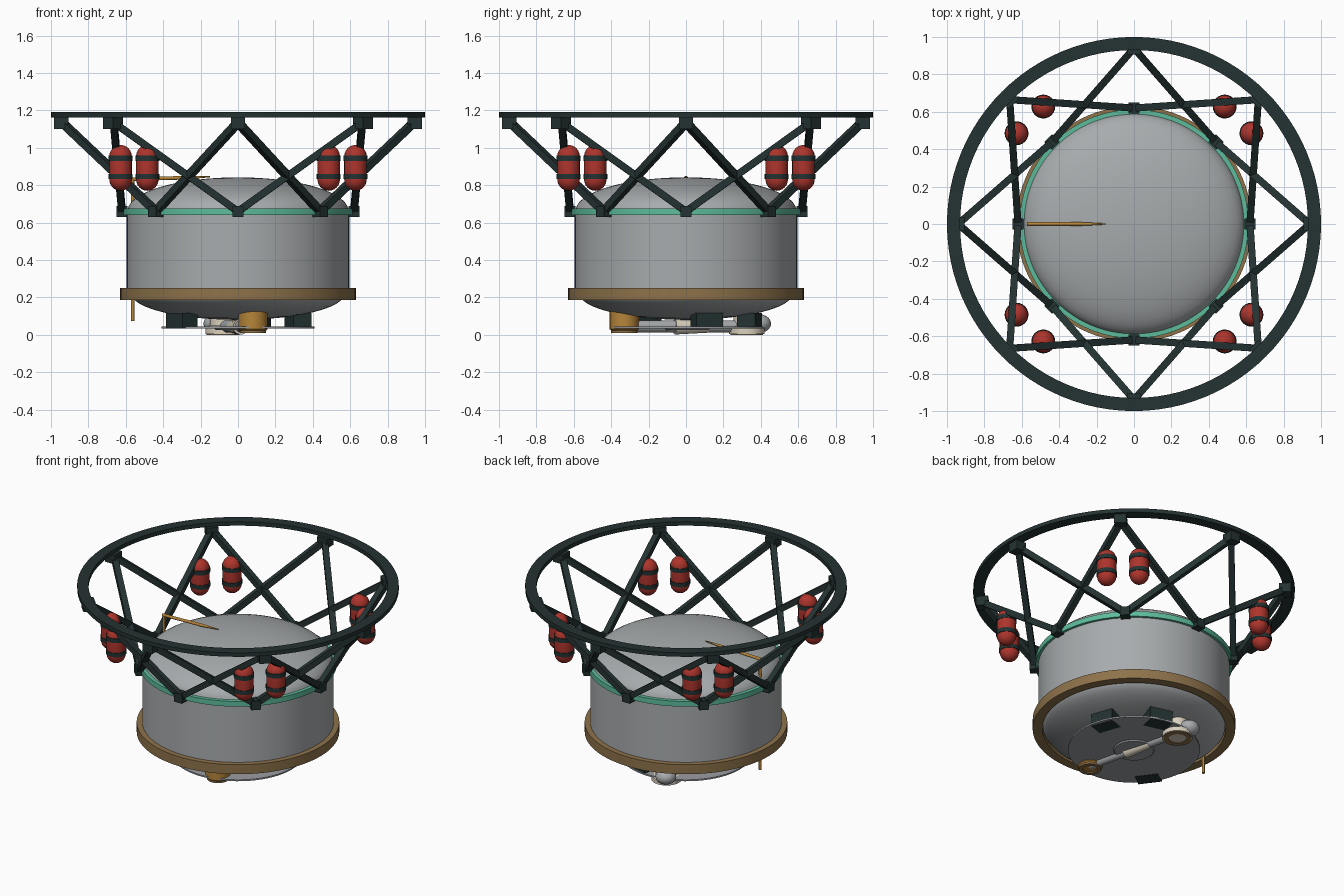
import bpy, bmesh, math
from mathutils import Vector, Matrix

if "Cube" in bpy.data.objects:
    bpy.data.objects.remove(bpy.data.objects["Cube"])


def mat(name, rgb):
    m = bpy.data.materials.new(name)
    m.diffuse_color = (*rgb, 1)
    m.use_nodes = True
    m.node_tree.nodes["Principled BSDF"].inputs["Base Color"].default_value = m.diffuse_color
    return m


DARK = mat("dark_truss", (0.018, 0.032, 0.032))
GREY = mat("tank_grey", (0.39, 0.41, 0.42))
RED = mat("bottle_red", (0.42, 0.035, 0.025))
GREEN = mat("seal_green", (0.11, 0.50, 0.33))
BROWN = mat("band_brown", (0.27, 0.17, 0.07))
GOLD = mat("gold", (0.46, 0.23, 0.04))
CREAM = mat("cream", (0.70, 0.64, 0.52))
PLATE = mat("plate_grey", (0.33, 0.34, 0.36))


def finish(name, bm, material, smooth=True):
    bmesh.ops.recalc_face_normals(bm, faces=bm.faces)
    me = bpy.data.meshes.new(name)
    bm.to_mesh(me)
    bm.free()
    ob = bpy.data.objects.new(name, me)
    bpy.context.collection.objects.link(ob)
    me.materials.append(material)
    if smooth:
        bpy.ops.object.select_all(action='DESELECT')
        ob.select_set(True)
        bpy.context.view_layer.objects.active = ob
        bpy.ops.object.shade_smooth_by_angle(angle=math.radians(35))
    return ob


def lathe(name, profile, material, loc=(0, 0, 0), n=64, closed=False):
    """Spin an (r, z) profile around z."""
    bm = bmesh.new()
    vs = [bm.verts.new((r, 0, z)) for r, z in profile]
    es = [bm.edges.new(p) for p in zip(vs, vs[1:])]
    if closed:
        es.append(bm.edges.new((vs[-1], vs[0])))
    bmesh.ops.spin(bm, geom=vs + es, cent=(0, 0, 0), axis=(0, 0, 1),
                   angle=2 * math.pi, steps=n)
    bmesh.ops.remove_doubles(bm, verts=bm.verts, dist=1e-4)
    ob = finish(name, bm, material)
    ob.location = loc
    return ob


def ring(name, r0, r1, z0, z1, material, loc=(0, 0, 0), n=64):
    return lathe(name, [(r0, z0), (r1, z0), (r1, z1), (r0, z1)], material, loc, n, True)


def box(name, loc, size, angle, material):
    bm = bmesh.new()
    bmesh.ops.create_cube(bm, size=1, matrix=Matrix.Translation(loc)
                          @ Matrix.Rotation(angle, 4, 'Z') @ Matrix.Diagonal((*size, 1)))
    return finish(name, bm, material, False)


def rod(name, a, b, r0, r1, material, n=16):
    a, b = Vector(a), Vector(b)
    d = b - a
    bm = bmesh.new()
    rot = d.to_track_quat('Z', 'Y').to_matrix().to_4x4()
    spin = Matrix.Rotation(math.pi / n, 4, 'Z')
    bmesh.ops.create_cone(bm, cap_ends=True, segments=n, radius1=r0, radius2=r1,
                          depth=d.length, matrix=Matrix.Translation((a + b) / 2) @ rot @ spin)
    return finish(name, bm, material, n > 4)


def polar(r, a, z):
    return (r * math.cos(a), r * math.sin(a), z)


# Tank with domed ends
arc = [i * math.pi / 24 for i in range(13)]
tank = [(0.57 * math.sin(a), 0.22 - 0.14 * math.cos(a)) for a in arc]
tank += [(0.595, 0.22), (0.595, 0.66)]
tank += [(0.59 * math.cos(a), 0.665 + 0.177 * math.sin(a)) for a in arc]
lathe("tank", tank, GREY, n=96)
ring("lower_band", 0.57, 0.63, 0.185, 0.25, BROWN, n=96)
ring("seal_ring", 0.58, 0.612, 0.64, 0.676, GREEN, n=96)

# Top ring and zigzag truss
ring("top_ring", 0.93, 1.0, 1.163, 1.19, DARK, n=96)
for i in range(8):
    a = i * math.pi / 4
    box("upper_node", polar(0.945, a, 1.133), (0.075, 0.075, 0.064), a, DARK)
    box("lower_node", polar(0.62, a, 0.66), (0.06, 0.06, 0.06), a, DARK)
    for s in (-1, 1):
        rod("strut", polar(0.94, a, 1.135), polar(0.62, a + s * math.pi / 4, 0.66),
            0.027, 0.027, DARK, n=4)

# Pressure bottles in pairs with straps
r, h = 0.06, 0.0625
quarter = [i * math.pi / 12 for i in range(7)]
bottle = [(r * math.sin(a), -h - r * math.cos(a)) for a in quarter]
bottle += [(r * math.cos(a), h + r * math.sin(a)) for a in quarter]
for sx in (-1, 1):
    for sy in (-1, 1):
        for x, y in ((0.485, 0.628), (0.628, 0.485)):
            p = (sx * x, sy * y, 0.8925)
            lathe("bottle", bottle, RED, p, 24)
            for z in (-0.046, 0.052):
                ring("bottle_strap", 0.055, 0.064, z - 0.014, z + 0.014, DARK, p, 24)

# Bent probe beside the tank
rod("probe_mast", (-0.563, 0, 0.075), (-0.563, 0, 0.835), 0.009, 0.009, GOLD, 12)
rod("probe_arm", (-0.572, 0, 0.832), (-0.28, 0, 0.84), 0.010, 0.010, GOLD, 12)
rod("probe_tip", (-0.28, 0, 0.84), (-0.15, 0, 0.845), 0.010, 0.003, GOLD, 12)

# Equipment plate with mounting boxes
ring("equipment_plate", 0.0, 0.41, 0.034, 0.044, PLATE)
for x, y in ((0.32, 0.11), (0.09, 0.34), (-0.30, -0.22)):
    box("mount_box", (x, y, 0.075), (0.10, 0.15, 0.085), math.atan2(y, x), DARK)

# Transfer pipe and end fittings under the plate
rod("pipe", (-0.10, 0.41, 0.045), (0.08, -0.33, 0.045), 0.032, 0.032, GREY)
rod("pipe_cone", (-0.03, 0.12, 0.043), (0.015, -0.06, 0.043), 0.032, 0.042, CREAM)
lathe("hub", [(0, 0.026), (0.12, 0.026), (0.13, 0.036), (0, 0.036)], PLATE)
lathe("pipe_end", [(0.065 * math.sin(a), 0.06 - 0.05 * math.cos(a))
                   for a in [i * math.pi / 10 for i in range(11)]], GREY, (-0.12, 0.39, 0), 24)
lathe("cream_fitting", [(0, 0.004), (0.095, 0.004), (0.095, 0.035), (0.07, 0.05),
                        (0.07, 0.115), (0, 0.115)], CREAM, (-0.08, 0.325, 0), 32)
ring("cream_fitting_rim", 0.055, 0.088, 0.0, 0.01, BROWN, (-0.08, 0.325, 0), 32)
lathe("gold_fitting", [(0, 0.018), (0.065, 0.018), (0.078, 0.03), (0.078, 0.125),
                       (0, 0.125)], GOLD, (0.08, -0.33, 0), 32)
ring("gold_fitting_rim", 0.045, 0.07, 0.01, 0.022, BROWN, (0.08, -0.33, 0), 32)
